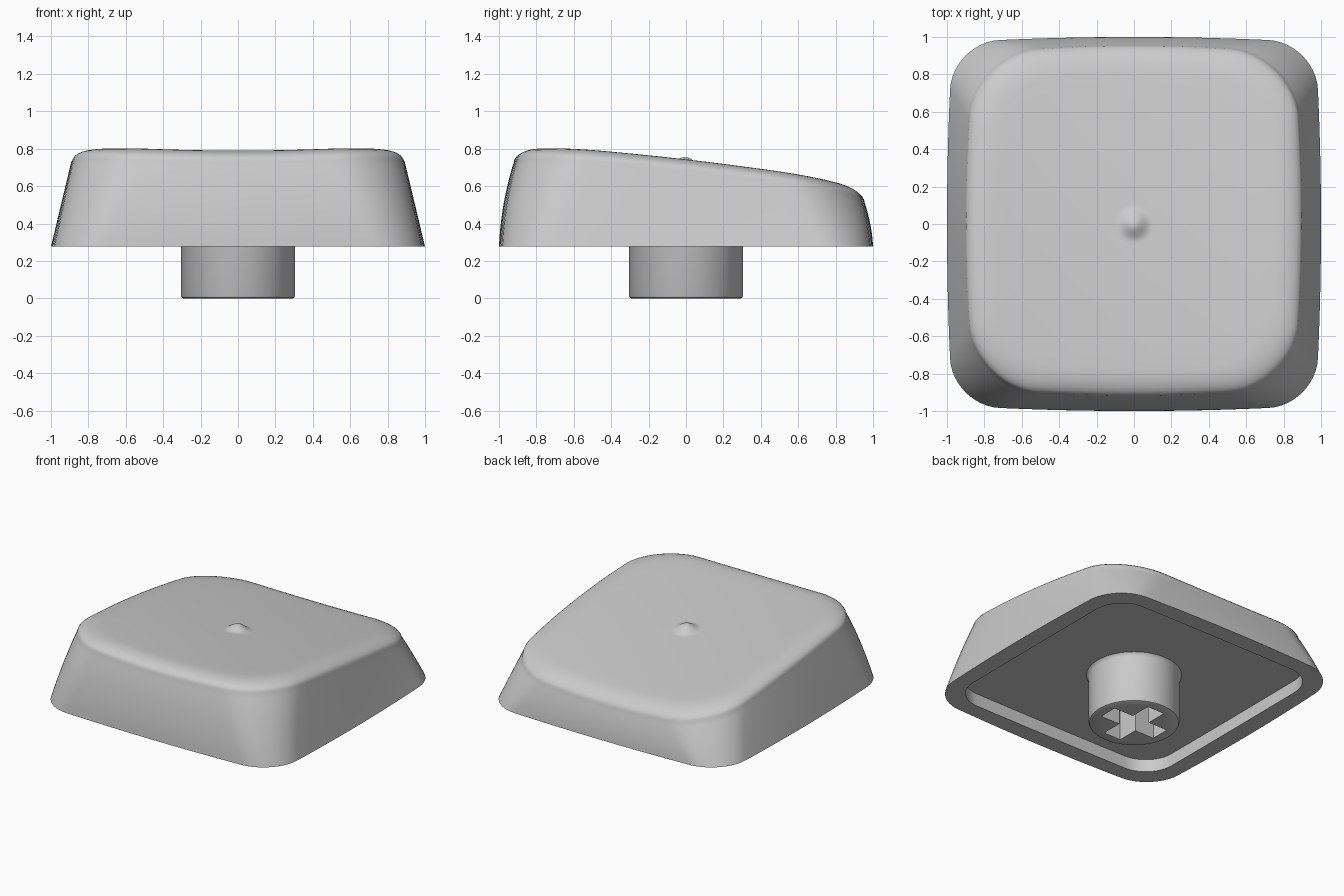
import bpy, bmesh, math

cube = bpy.data.objects.get("Cube")
if cube:
    bpy.data.objects.remove(cube, do_unlink=True)

grey = bpy.data.materials.new("light grey plastic")
grey.use_nodes = True
COLOUR = (0.6, 0.6, 0.6, 1)
grey.diffuse_color = COLOUR
grey.node_tree.nodes["Principled BSDF"].inputs["Base Color"].default_value = COLOUR

BASE, CEILING = 0.277, 0.37
ARC, SIDE = 12, 12          # steps per corner and per straight side


def outline(hx, front, back, r, bow):
    """Rounded rectangle whose sides bulge outwards in the middle."""
    cy, hy = (back - front) / 2, (back + front) / 2
    corners = []
    for q, (sx, sy) in enumerate(((1, 1), (-1, 1), (-1, -1), (1, -1))):
        corners.append([(sx * (hx - r) + r * math.cos(a), sy * (hy - r) + r * math.sin(a))
                        for a in ((q + i / ARC) * math.pi / 2 for i in range(ARC + 1))])
    pts = []
    for q in range(4):
        pts += corners[q]
        (x0, y0), (x1, y1) = corners[q][-1], corners[(q + 1) % 4][0]
        pts += [(x0 + (x1 - x0) * i / SIDE, y0 + (y1 - y0) * i / SIDE) for i in range(1, SIDE)]
    return [(x * (1 - bow * (y / hy) ** 2), cy + y * (1 - bow * (x / hx) ** 2)) for x, y in pts]


def top_height(x, y):
    """Sloping, slightly crowned top, dished from side to side."""
    return 0.715 - 0.115 * y - 0.024 * y * y + 0.048 * x * x


def bump(x, y):
    d = min(math.hypot(x, y) / 0.1, 1)
    return 0.02 * (1 + math.cos(math.pi * d))


def loft(name, rings):
    """Skin a stack of equal rings and close both ends."""
    bm = bmesh.new()
    loops = [[bm.verts.new(p) for p in ring] for ring in rings]
    for a, b in zip(loops, loops[1:]):
        for i in range(len(a)):
            j = (i + 1) % len(a)
            bm.faces.new((a[i], a[j], b[j], b[i]))
    bm.faces.new(loops[0])
    bm.faces.new(loops[-1])
    bmesh.ops.recalc_face_normals(bm, faces=bm.faces)
    mesh = bpy.data.meshes.new(name)
    bm.to_mesh(mesh)
    bm.free()
    mesh.materials.append(grey)
    ob = bpy.data.objects.new(name, mesh)
    bpy.context.collection.objects.link(ob)
    return ob


def activate(ob):
    bpy.ops.object.select_all(action='DESELECT')
    ob.select_set(True)
    bpy.context.view_layer.objects.active = ob


# Underside hollow: flat ceiling, then wall down to the rim
inner = outline(0.87, 0.87, 0.87, 0.22, 0.005)
rings = [[(x, y, z) for x, y in inner] for z in (CEILING, BASE)]

# Outer walls, tapering and rounding towards the top
EDGE, DROP = 0.15, 0.07
for i in range(13):
    t = i / 12
    pts = outline(1 - 0.1 * t, 1 - 0.02 * t - 0.06 * t * t, 1 - 0.01 * t - 0.035 * t * t,
                  0.26 + 0.1 * t, 0.03 + 0.02 * t)
    rings.append([(x, y, BASE + t * (top_height(x, y) - DROP - BASE)) for x, y in pts])

# Rolled edge
for i in range(1, 9):
    a = i / 8 * math.pi / 2
    d = EDGE * (1 - math.cos(a))
    pts = outline(0.9 - d, 0.92 - d, 0.955 - d, 0.36 - d * 0.4, 0.05)
    rings.append([(x, y, top_height(x, y) - DROP * (1 - math.sin(a))) for x, y in pts])

# Dished top, narrowing to circles around the homing bump
for s in (0.9, 0.8, 0.7, 0.6, 0.5, 0.4, 0.3, 0.2):
    rings.append([(x * s, y * s, top_height(x * s, y * s)) for x, y in pts])
for i in range(12, 0, -1):
    r = i * 0.01
    ring = []
    for x, y in pts:
        d = math.hypot(x, y)
        u, v = x / d * r, y / d * r
        ring.append((u, v, top_height(u, v) + bump(u, v)))
    rings.append(ring)
cap = loft("key_cap_shell", rings)

# Round stem with a softened foot and a small fillet at the ceiling
profile = ((0.292, 0), (0.3, 0.004), (0.305, 0.014), (0.305, 0.345),
           (0.31, 0.36), (0.325, CEILING + 0.005))
stem = loft("stem", [[(r * math.cos(a), r * math.sin(a), z)
                      for a in (k * math.tau / 64 for k in range(64))] for r, z in profile])

# Cross-shaped socket cut up into the stem
L, W = 0.228, 0.07
arm = ((L, -W), (L, W), (W, W))
cross = []
for q in range(4):
    c, s = round(math.cos(q * math.pi / 2)), round(math.sin(q * math.pi / 2))
    cross += [(x * c - y * s, x * s + y * c) for x, y in arm]
cutter = loft("socket_cutter", [[(x, y, z) for x, y in cross] for z in (-0.1, 0.355)])
cutter.hide_render = True
activate(stem)
cut = stem.modifiers.new("socket", 'BOOLEAN')
cut.operation, cut.solver, cut.object = 'DIFFERENCE', 'EXACT', cutter
bpy.ops.object.modifier_apply(modifier=cut.name)
bpy.data.objects.remove(cutter, do_unlink=True)

for ob in (cap, stem):
    activate(ob)
    bpy.ops.object.shade_smooth_by_angle(angle=math.radians(35))
